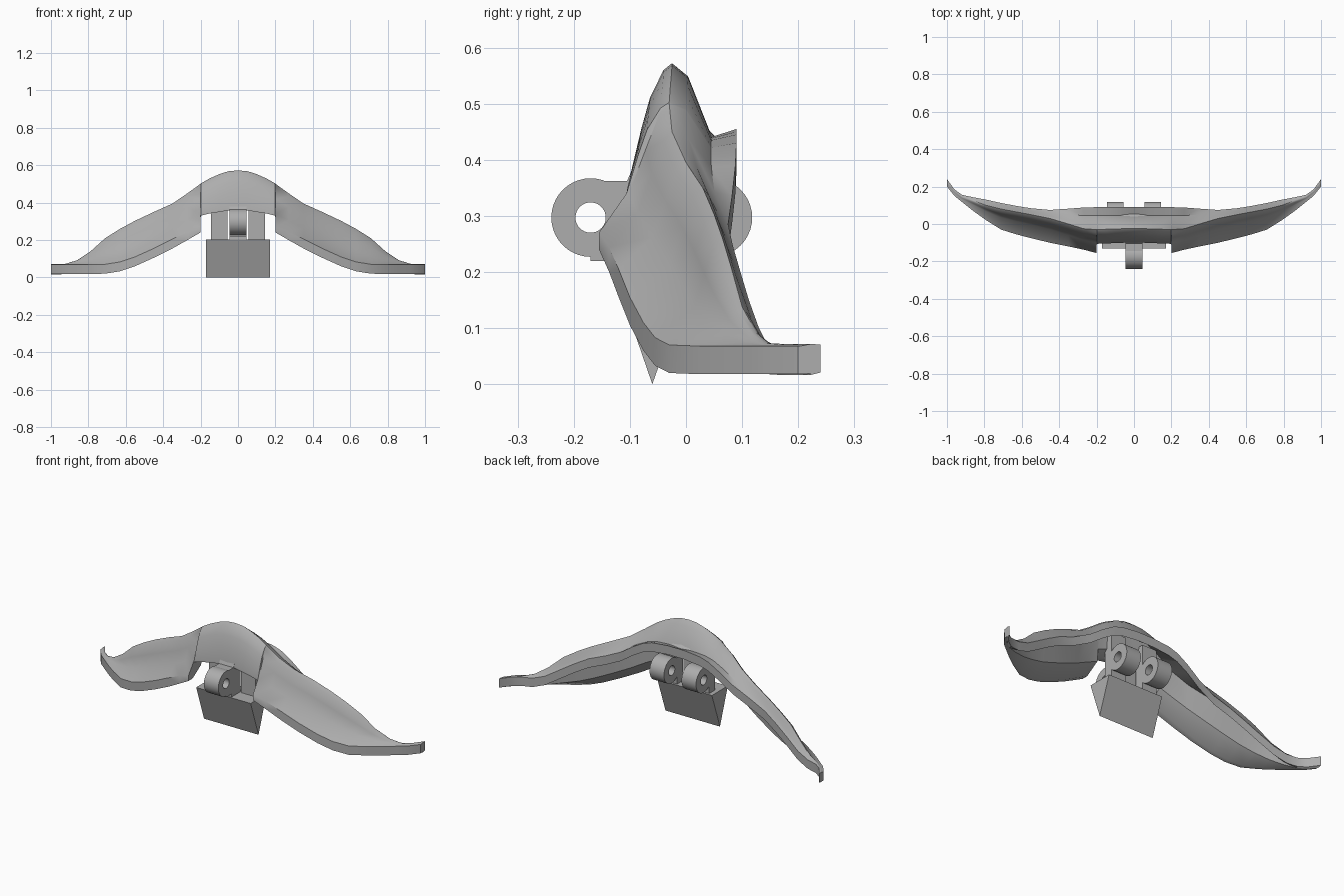
import bpy, bmesh, math
from mathutils import Vector

cube = bpy.data.objects.get("Cube")
if cube:
    bpy.data.objects.remove(cube)

grey = bpy.data.materials.new("plain_grey")
grey.use_nodes = True
grey.diffuse_color = (0.42, 0.42, 0.42, 1)
grey.node_tree.nodes["Principled BSDF"].inputs["Base Color"].default_value = grey.diffuse_color


def finish(bm, name, angle=None):
    """Turn a bmesh into a named object with the shared material."""
    bmesh.ops.recalc_face_normals(bm, faces=bm.faces)
    mesh = bpy.data.meshes.new(name)
    bm.to_mesh(mesh)
    bm.free()
    obj = bpy.data.objects.new(name, mesh)
    bpy.context.collection.objects.link(obj)
    mesh.materials.append(grey)
    if angle:
        bpy.ops.object.select_all(action='DESELECT')
        obj.select_set(True)
        bpy.context.view_layer.objects.active = obj
        bpy.ops.object.shade_smooth_by_angle(angle=math.radians(angle))
    return obj


def loft(bm, rings, cap_start=False, cap_end=False, loop=False):
    """Bridge closed rings of points one after the other."""
    loops = [[bm.verts.new(p) for p in ring] for ring in rings]
    pairs = list(zip(loops, loops[1:]))
    if loop:
        pairs.append((loops[-1], loops[0]))
    for a, b in pairs:
        for i in range(len(a)):
            j = (i + 1) % len(a)
            bm.faces.new((a[i], a[j], b[j], b[i]))
    if cap_start:
        bm.faces.new(loops[0])
    if cap_end:
        bm.faces.new(loops[-1])


def prism(name, profile, x0, x1):
    """Extrude a (y, z) profile along x."""
    bm = bmesh.new()
    loft(bm, [[(x, y, z) for y, z in profile] for x in (x0, x1)], True, True)
    return finish(bm, name)


def box(name, x0, x1, y0, y1, z0, z1):
    return prism(name, [(y0, z0), (y1, z0), (y1, z1), (y0, z1)], x0, x1)


def barrel(name, x, y, z, half, outer=.07, inner=.027, sides=40):
    """Hinge barrel along x with a pin hole."""
    def ring(px, r):
        return [(px, y + r * math.cos(math.tau * i / sides),
                 z + r * math.sin(math.tau * i / sides)) for i in range(sides)]
    bm = bmesh.new()
    loft(bm, [ring(x - half, outer), ring(x + half, outer),
              ring(x + half, inner), ring(x - half, inner)], loop=True)
    return finish(bm, name, 35)


def section(x, yf, zf, yr, zr, yb, zb):
    """Shell cross-section from front edge (f) over ridge (r) to back edge (b)."""
    wing = x > .2
    rim = min(.05, .03 + (x - .2) * .2) if wing else .01
    front, ridge, back = Vector((yf, zf + rim)), Vector((yr, zr)), Vector((yb, zb))
    rise, run, tail = ridge - front, yb - yf, yb - yr

    def along(ty, tz):
        return front + Vector((rise.x * ty, rise.y * tz))
    # Wings have a sloping skirt below a steep face, the middle a rounded front
    if wing:
        skirt = along(min(.58, .42 + (x - .2) * .5), .3)
        shoulder = along(.86, .92)
        mid = skirt.lerp(shoulder, .55)
    else:
        skirt, mid, shoulder = along(.27, .42), along(.48, .7), along(.8, .94)
    behind = ridge.lerp(back, .25) + Vector((0, tail * .05))
    flare = max(0, .052 - .12 * x)
    dip = Vector((yr + tail * .62, zb + (zr - zb) * .28 - flare))
    down = Vector((0, -.05))
    loop = [(yf, zf), front, skirt, mid, shoulder, ridge, behind, dip, back,
            back + down, ridge + down * 1.1,
            skirt + down + Vector((run * .25, 0)), (yf + run * .15, zf)]
    return [(x, p[0], p[1]) for p in loop]


# Winged shell: half is lofted from stations outward, then mirrored
stations = [
    (0, -.10, .36, -.025, .572, .09, .455),
    (.05, -.10, .358, -.025, .568, .09, .455),
    (.1, -.102, .35, -.026, .552, .09, .45),
    (.15, -.104, .342, -.028, .53, .09, .445),
    (.199, -.106, .33, -.03, .502, .09, .43),
    (.201, -.155, .24, -.03, .50, .09, .43),
    (.27, -.137, .2, -.025, .45, .088, .39),
    (.35, -.12, .155, 0, .395, .082, .335),
    (.45, -.10, .105, .03, .35, .075, .285),
    (.55, -.076, .06, .05, .303, .084, .245),
    (.63, -.055, .033, .065, .26, .097, .2),
    (.71, -.03, .02, .08, .21, .112, .15),
    (.79, .02, .018, .1, .138, .13, .10),
    (.86, .07, .018, .125, .092, .143, .075),
    (.92, .118, .018, .145, .073, .156, .071),
    (.96, .15, .018, .175, .071, .185, .071),
    (1, .2, .018, .22, .071, .24, .071),
]
bm = bmesh.new()
loft(bm, [section(*s) for s in stations], cap_end=True)
shell = finish(bm, "winged_shell", 38)
mirror = shell.modifiers.new("mirror", 'MIRROR')
mirror.use_clip = True

# Wedge hanging below the middle
prism("wedge", [(-.13, .203), (-.06, 0), (.012, .203)], -.17, .17)

# Front hinge: barrel, foot and arm back to the shell
barrel("front_barrel", 0, -.17, .297, .045)
box("front_hinge_foot", -.045, .045, -.17, -.06, .22, .25)
prism("front_hinge_arm", [(-.125, .2), (-.04, .2), (-.04, .45), (-.08, .42),
                          (-.105, .362), (-.15, .362), (-.115, .32)], -.045, .045)

# Rear hinges: a barrel and a bracket on each side
for side, s in (("left", 1), ("right", -1)):
    barrel("rear_barrel_" + side, s * .1, .048, .297, .045)
    box("rear_bracket_" + side, s * .055, s * .145, -.05, .0, .2, .46)
